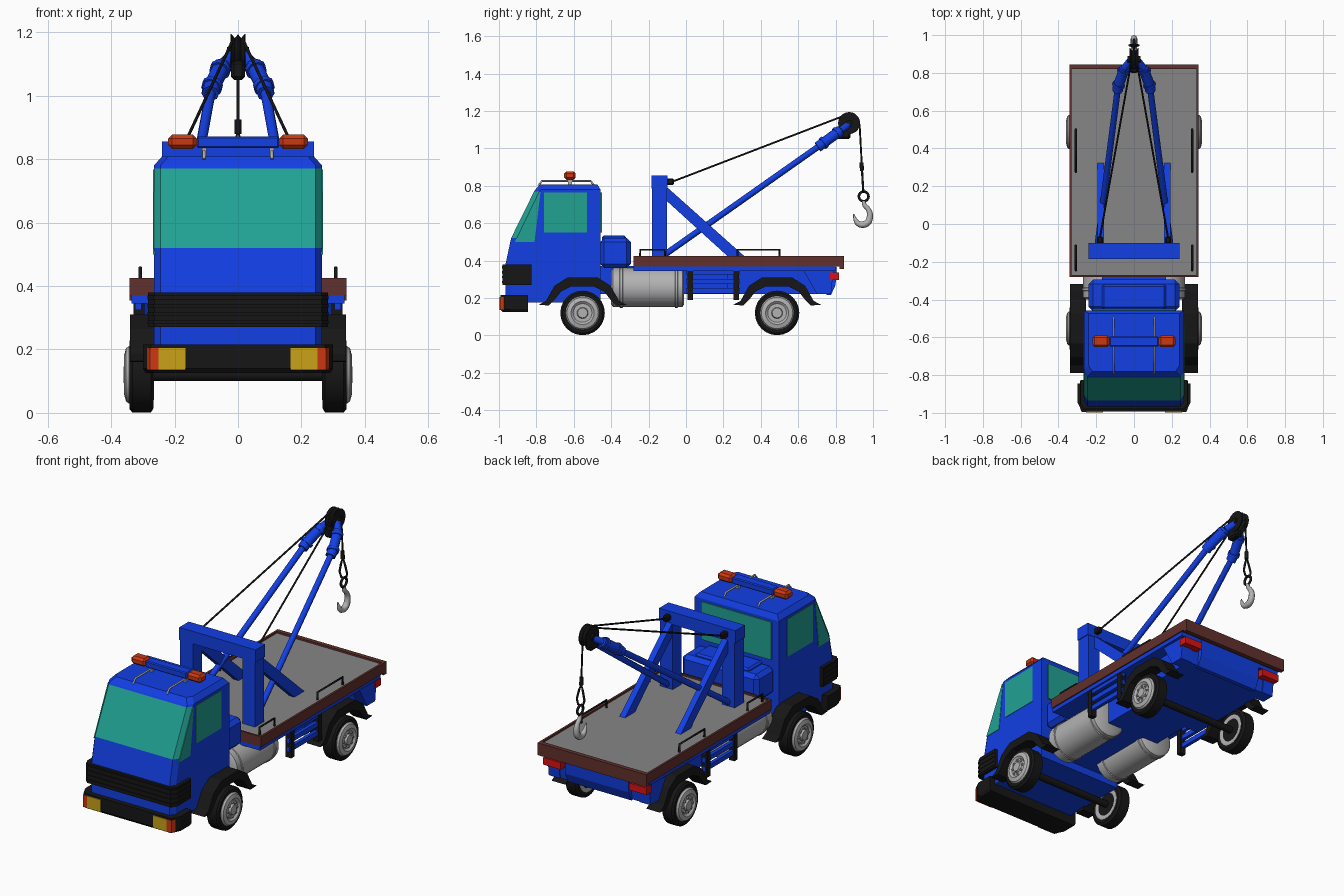
import bpy, bmesh, math
from mathutils import Vector

COL = dict(blue=(0.006, 0.05, 0.78), black=(0.008, 0.008, 0.008), glass=(0.015, 0.36, 0.29),
           brown=(0.12, 0.03, 0.025), orange=(0.6, 0.04, 0.006), yellow=(0.58, 0.36, 0.01),
           red=(0.7, 0.006, 0.006), floor=(0.24, 0.24, 0.24), steel=(0.45, 0.45, 0.45))
MAT = {}
for key, c in COL.items():
    MAT[key] = bpy.data.materials.new(key)
    MAT[key].diffuse_color = (*c, 1)


def finish(name, bm, mat, smooth=False):
    bmesh.ops.recalc_face_normals(bm, faces=bm.faces)
    me = bpy.data.meshes.new(name)
    bm.to_mesh(me)
    bm.free()
    ob = bpy.data.objects.new(name, me)
    bpy.context.collection.objects.link(ob)
    me.materials.append(MAT[mat])
    if smooth:
        me.shade_smooth()
        me.set_sharp_from_angle(angle=math.radians(35))
    return ob


def skin(name, rings, mat, smooth=False):
    """Join equal-length rings of points and cap both ends."""
    bm = bmesh.new()
    vs = [[bm.verts.new(p) for p in r] for r in rings]
    n = len(vs[0])
    for a, b in zip(vs, vs[1:]):
        for i in range(n):
            bm.faces.new((a[i], a[(i + 1) % n], b[(i + 1) % n], b[i]))
    bm.faces.new(vs[0])
    bm.faces.new(vs[-1])
    return finish(name, bm, mat, smooth)


def box(name, x, y, z, mat, bevel=0):
    pts = [(x[0], y[0]), (x[1], y[0]), (x[1], y[1]), (x[0], y[1])]
    ob = skin(name, [[(*p, h) for p in pts] for h in z], mat)
    if bevel:
        ob.modifiers.new("bevel", "BEVEL").width = bevel
    return ob


def prism(name, x, profile, mat):
    return skin(name, [[(a, *p) for p in profile] for a in x], mat)


def nose(name, sections, mat, cx=0.02, cy=0.03):
    """Stack of plan outlines (z, front, back, half width) with cut front corners."""
    return skin(name, [[(w, b, z), (w, f + cy, z), (w - cx, f, z), (cx - w, f, z), (-w, f + cy, z), (-w, b, z)]
                       for z, f, b, w in sections], mat)


def lathe(name, profile, loc, axis, mat, seg=24, flip=1):
    rings = []
    for a, r in profile:
        ring = []
        for i in range(seg):
            c, s = r * math.cos(math.tau * i / seg), r * math.sin(math.tau * i / seg)
            ring.append(Vector(loc) + Vector((a * flip, c, s) if axis == 'x' else (c, a, s)))
        rings.append(ring)
    return skin(name, rings, mat, True)


def tube(name, pts, r, mat, closed=False, radii=None, smooth_path=False):
    cu = bpy.data.curves.new(name, 'CURVE')
    cu.dimensions, cu.bevel_depth, cu.bevel_resolution, cu.use_fill_caps = '3D', r, 2, True
    sp = cu.splines.new('NURBS' if smooth_path else 'POLY')
    sp.points.add(len(pts) - 1)
    for i, p in enumerate(pts):
        sp.points[i].co = (*p, 1)
        sp.points[i].radius = radii[i] if radii else 1
    sp.use_cyclic_u, sp.use_endpoint_u, sp.use_smooth = closed, True, True
    if smooth_path:
        sp.order_u = 3
    cu.materials.append(MAT[mat])
    ob = bpy.data.objects.new(name, cu)
    bpy.context.collection.objects.link(ob)
    return ob


# Cab with wrap-around windscreen
cab = nose("cab", [(0.177, -0.965, -0.457, 0.265), (0.38, -0.965, -0.457, 0.265), (0.52, -0.935, -0.457, 0.265),
                   (0.77, -0.812, -0.457, 0.265), (0.78, -0.805, -0.457, 0.265), (0.808, -0.78, -0.475, 0.24)], "blue")
cab.data.materials.append(MAT["glass"])
for f in cab.data.polygons:
    if 0.6 < f.center.z < 0.7 and f.normal.y < -0.3:
        f.material_index = 1
box("rear_window", (-0.22, 0.22), (-0.46, -0.45), (0.55, 0.765), "glass")
for s in (-1, 1):
    x = (s * 0.25, s * 0.2675)
    box("side_window", x, (-0.76, -0.53), (0.55, 0.765), "glass")
    prism("quarter_window", x, [(-0.915, 0.5), (-0.81, 0.5), (-0.778, 0.765), (-0.785, 0.768), (-0.905, 0.52)], "glass")

# Grille, bumper and lamps
nose("grille", [(0.27, -0.98, -0.825, 0.283), (0.38, -0.98, -0.825, 0.283)], "black")
for i in range(4):
    z = 0.28 + i * 0.026
    nose("grille_slat", [(z, -0.985, -0.83, 0.286), (z + 0.012, -0.985, -0.83, 0.286)], "black")
nose("bumper", [(0.125, -0.98, -0.845, 0.29), (0.14, -0.993, -0.845, 0.30), (0.215, -0.993, -0.845, 0.30)], "black", 0.025, 0.05)
for s in (-1, 1):
    box("headlight", (s * 0.165, s * 0.25), (-0.997, -0.95), (0.135, 0.205), "yellow")
    prism_pts = [(s * 0.25, -0.997), (s * 0.277, -0.995), (s * 0.287, -0.972), (s * 0.25, -0.96)]
    skin("turn_signal", [[(*p, z) for p in prism_pts] for z in (0.135, 0.205)], "orange")

# Roof light bar
box("light_bar", (-0.13, 0.13), (-0.648, -0.595), (0.835, 0.872), "blue", 0.005)
for s in (-1, 1):
    box("beacon", (s * 0.13, s * 0.22), (-0.652, -0.59), (0.832, 0.877), "orange", 0.012)
    tube("roof_rail", [(s * 0.107, y, z) for y, z in
                       ((-0.79, 0.80), (-0.77, 0.825), (-0.51, 0.825), (-0.49, 0.80))], 0.005, "steel")
    box("light_bar_foot", (s * 0.10, s * 0.114), (-0.63, -0.61), (0.80, 0.84), "steel")

# Chassis, rear body and box behind the cab
box("chassis", (-0.17, 0.17), (-0.46, 0.3), (0.22, 0.37), "blue")
prism("rear_body", (-0.262, 0.262), [(0.22, 0.37), (0.785, 0.37), (0.77, 0.22), (0.22, 0.22)], "blue")
prism("rear_beam", (-0.2, 0.2), [(0.75, 0.37), (0.805, 0.365), (0.80, 0.27), (0.775, 0.215), (0.75, 0.215)], "blue")
box("bed_subframe", (-0.335, 0.335), (-0.28, 0.80), (0.345, 0.37), "blue")
box("engine_box", (-0.24, 0.24), (-0.46, -0.295), (0.36, 0.52), "blue", 0.022)
box("engine_lid", (-0.17, 0.17), (-0.45, -0.32), (0.50, 0.535), "blue", 0.01)

# Flat bed with raised rim
Y0, Y1, W = -0.28, 0.845, 0.342
box("bed_deck", (-W, W), (Y0, 0.835), (0.368, 0.408), "brown")
box("bed_floor", (-0.33, 0.33), (Y0 + 0.01, 0.82), (0.40, 0.415), "floor")
box("bed_rear_rim", (-W, W), (0.82, Y1), (0.355, 0.425), "brown")
box("bed_front_rim", (-W, W), (Y0, Y0 + 0.01), (0.368, 0.425), "brown")

# Fender outline, mirrored about the wheel centre
half = [(-0.235, 0.163), (-0.195, 0.185), (-0.15, 0.265), (-0.08, 0.31)]
inner = [(-0.06, 0.262), (-0.115, 0.235), (-0.15, 0.19), (-0.18, 0.16)]
arch = half + [(-y, z) for y, z in half[::-1]] + [(-y, z) for y, z in inner[::-1]] + inner

for s in (-1, 1):
    box("bed_side_rim", (s * 0.33, s * W), (Y0, 0.83), (0.368, 0.425), "brown")
    prism("rear_skirt", (s * 0.25, s * 0.32), [(0.62, 0.36), (0.79, 0.36), (0.775, 0.22), (0.70, 0.22)], "blue")
    box("tail_light", (s * 0.215, s * 0.325), (0.77, 0.818), (0.295, 0.335), "red")
    # Bed hand rails
    for a, b in ((-0.245, -0.113), (0.275, 0.50)):
        tube("bed_hand_rail", [(s * 0.308, a, 0.41), (s * 0.308, a, 0.458), (s * 0.308, b, 0.458), (s * 0.308, b, 0.41)],
             0.006, "black")
    # Side guards
    for z in (0.225, 0.275, 0.325):
        box("side_guard_bar", (s * 0.305, s * 0.325), (0.0, 0.29), (z, z + 0.027), "blue")
    for y in (0.022, 0.268):
        box("side_guard_post", (s * 0.295, s * 0.33), (y - 0.015, y + 0.015), (0.19, 0.385), "black")
    # Fuel tanks
    R = 0.105
    lathe("fuel_tank", [(-0.40, 0.09), (-0.39, R), (-0.355, R), (-0.352, R + 0.004), (-0.34, R + 0.004), (-0.337, R),
                        (-0.06, R), (-0.057, R + 0.004), (-0.045, R + 0.004), (-0.042, R), (-0.02, R), (-0.01, 0.09)],
          (s * 0.165, 0, 0.256), 'y', "steel", 28)
    # Wheels and fenders
    for y in (-0.553, 0.487):
        prism("fender", (s * 0.255, s * 0.34), [(y + a, z) for a, z in arch], "black")
        c = (s * 0.305, y, 0.12)
        lathe("tyre", [(-0.036, 0.085), (-0.039, 0.105), (-0.03, 0.119), (0.028, 0.119), (0.037, 0.108), (0.036, 0.085)],
              c, 'x', "black", 24, s)
        lathe("wheel_rim", [(-0.03, 0.05), (-0.04, 0.075), (-0.038, 0.088), (0.038, 0.091), (0.048, 0.084),
                            (0.054, 0.062), (0.044, 0.05), (0.044, 0.03), (0.056, 0.026), (0.056, 0.01)],
              c, 'x', "steel", 24, s)
        for i in range(8):
            t = math.tau * i / 8
            lathe("wheel_nut", [(0.04, 0.006), (0.052, 0.006)],
                  (c[0], y + 0.04 * math.cos(t), 0.12 + 0.04 * math.sin(t)), 'x', "steel", 6, s)
for y in (-0.553, 0.487):
    lathe("axle", [(-0.28, 0.02), (0.28, 0.02)], (0, y, 0.12), 'x', "black", 12)

# Crane frame
box("crane_crossbar", (-0.24, 0.24), (-0.185, -0.1), (0.785, 0.856), "blue")
for s in (-1, 1):
    box("crane_post", (s * 0.155, s * 0.235), (-0.183, -0.102), (0.41, 0.79), "blue")
    prism("crane_brace", (s * 0.158, s * 0.192), [(-0.11, 0.80), (-0.11, 0.725), (0.235, 0.412), (0.325, 0.412)], "blue")
    # Boom leg with sleeve and collars
    a, b, d = Vector((s * 0.195, -0.13, 0.42)), Vector((s * 0.084, 0.73, 1.025)), Vector((s * 0.05, 0.825, 1.095))
    tube("boom_leg", [a, b], 0.0165, "blue")
    tube("boom_sleeve", [b + (a - b) * 0.03, b, d], 0.028, "blue")
    for t in (0.0, 0.75):
        p = b.lerp(d, t)
        tube("boom_collar", [p, p + (d - b) * 0.14], 0.034, "blue")
    tube("boom_neck", [d, (s * 0.012, 0.872, 1.13)], 0.02, "blue")
    # Stay cables
    box("cable_anchor", (s * 0.165, s * 0.195), (-0.105, -0.065), (0.805, 0.84), "black", 0.006)
    tube("stay_cable", [(s * 0.18, -0.07, 0.823), (s * 0.014, 0.86, 1.18)], 0.005, "black")

# Pulley head
lathe("pulley", [(-0.024, 0.045), (-0.024, 0.059), (-0.02, 0.059), (-0.01, 0.046), (0, 0.059), (0.01, 0.046),
                 (0.02, 0.059), (0.024, 0.059), (0.024, 0.045)], (0, 0.872, 1.135), 'x', "black", 20)
lathe("pulley_pin", [(-0.034, 0.018), (0.034, 0.018)], (0, 0.872, 1.135), 'x', "black", 12)
box("pulley_block", (-0.022, 0.022), (0.80, 0.88), (1.05, 1.11), "black", 0.01)

# Hoist cable, link, ring and hook
tube("hoist_cable", [(0, 0.928, 1.13), (0, 0.94, 0.91)], 0.005, "black")
tube("cable_clamp", [(0, 0.938, 0.925), (0, 0.941, 0.88)], 0.011, "black")
tube("link", [(0, 0.941, 0.885), (0.012, 0.943, 0.85), (0.024, 0.946, 0.80), (0.015, 0.948, 0.77),
              (-0.015, 0.948, 0.77), (-0.024, 0.946, 0.80), (-0.012, 0.943, 0.85)], 0.006, "black", True)
tube("hook_ring", [(0, 0.95 + 0.026 * math.cos(math.tau * i / 16), 0.743 + 0.026 * math.sin(math.tau * i / 16))
                   for i in range(16)], 0.007, "black", True)
tube("hook", [(0, y, z) for y, z in ((0.95, 0.718), (0.952, 0.695), (0.972, 0.68), (0.987, 0.645), (0.975, 0.60),
                                    (0.935, 0.588), (0.905, 0.61), (0.896, 0.65))], 0.017, "steel",
     radii=[0.6, 0.7, 0.75, 0.95, 1.1, 1.0, 0.75, 0.15], smooth_path=True)
